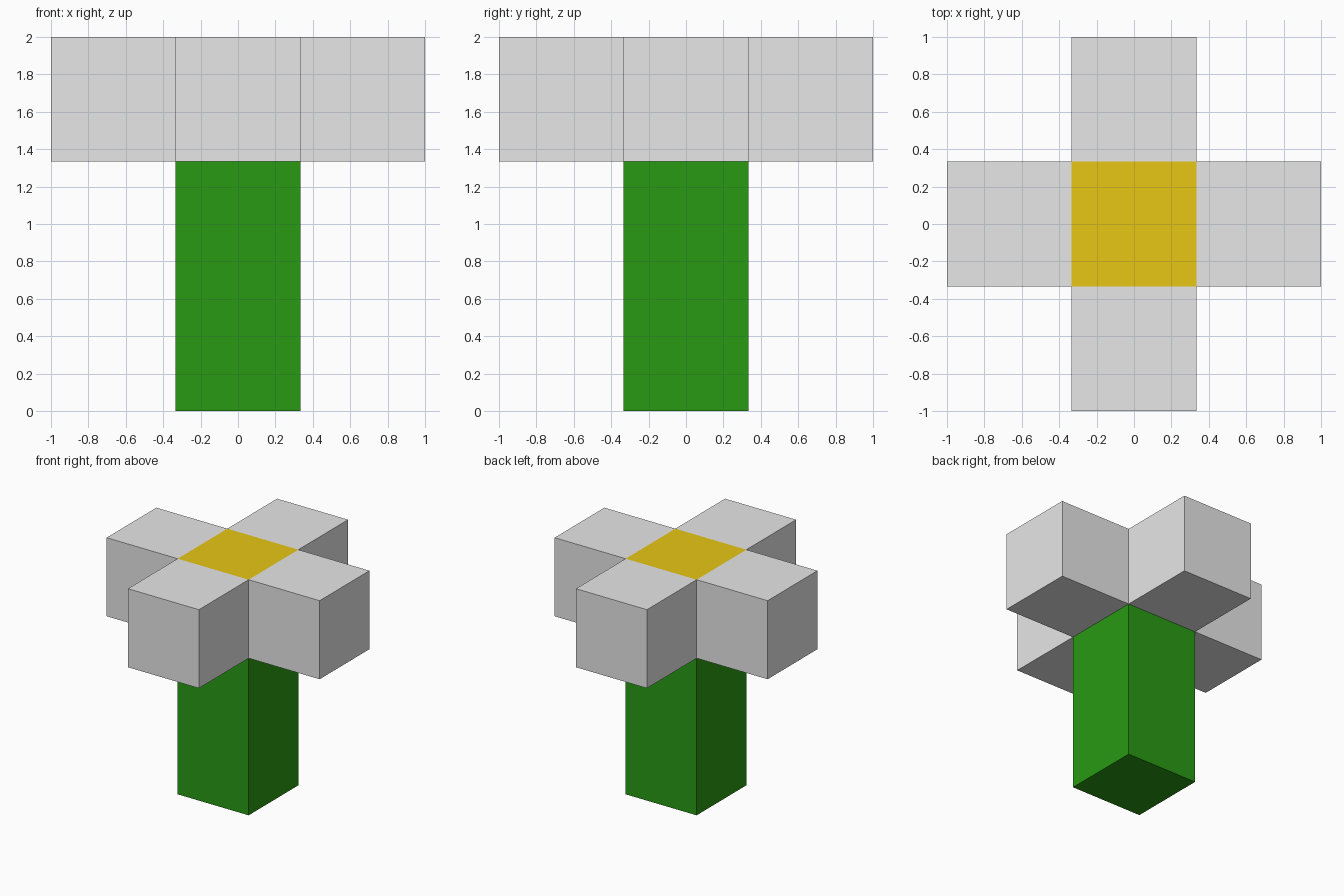
import bpy
import math

if "Cube" in bpy.data.objects:
    bpy.data.objects.remove(bpy.data.objects["Cube"])

U = 2 / 3  # edge length of one block


def material(name, rgb):
    mat = bpy.data.materials.new(name)
    mat.diffuse_color = (*rgb, 1)
    mat.use_nodes = True
    mat.node_tree.nodes["Principled BSDF"].inputs["Base Color"].default_value = mat.diffuse_color
    return mat


def box(name, centre, size, mat):
    bpy.ops.mesh.primitive_cube_add(size=1, location=centre)
    obj = bpy.context.object
    obj.name = name
    obj.scale = size
    bpy.ops.object.transform_apply(location=False, rotation=False, scale=True)
    obj.data.materials.append(mat)
    return obj


green = material("stem green", (0.022, 0.323, 0.007))
yellow = material("centre yellow", (0.8, 0.565, 0.007))
grey = material("petal grey", (0.8, 0.8, 0.8))

# Stem, two blocks tall
box("stem", (0, 0, U), (U, U, 2 * U), green)

# Flower centre on top of the stem
box("flower_centre", (0, 0, 2.5 * U), (U, U, U), yellow)

# Four petals around the centre
for i, side in enumerate(("right", "back", "left", "front")):
    a = i * math.pi / 2
    box(f"{side}_petal", (U * round(math.cos(a)), U * round(math.sin(a)), 2.5 * U), (U, U, U), grey)
